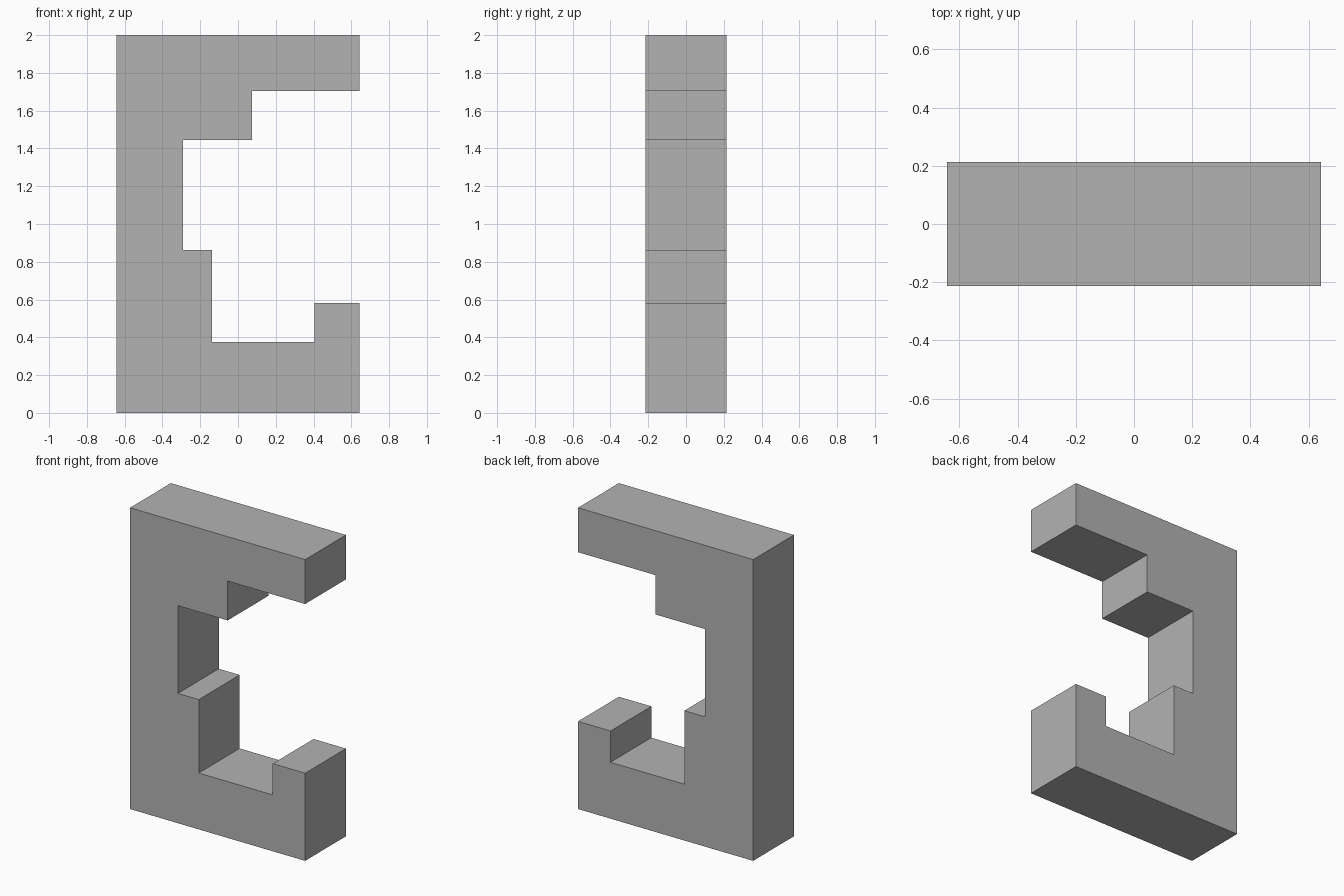
import bpy
import bmesh

cube = bpy.data.objects.get("Cube")
if cube:
    bpy.data.objects.remove(cube, do_unlink=True)

# Single plain grey
COLOUR = (0.45, 0.45, 0.45, 1)
grey = bpy.data.materials.new("plain_grey")
grey.use_nodes = True
grey.diffuse_color = COLOUR
grey.node_tree.nodes["Principled BSDF"].inputs["Base Color"].default_value = COLOUR

HALF_WIDTH = 0.643
HALF_DEPTH = 0.214
HEIGHT = 2.0


def extrude_profile(name, points, half_depth, material):
    """Extrude a front (x, z) outline symmetrically along y."""
    bm = bmesh.new()
    face = bm.faces.new([bm.verts.new((x, -half_depth, z)) for x, z in points])
    extruded = bmesh.ops.extrude_face_region(bm, geom=[face])
    verts = [v for v in extruded["geom"] if isinstance(v, bmesh.types.BMVert)]
    bmesh.ops.translate(bm, verts=verts, vec=(0, 2 * half_depth, 0))
    bmesh.ops.recalc_face_normals(bm, faces=bm.faces)
    mesh = bpy.data.meshes.new(name)
    bm.to_mesh(mesh)
    bm.free()
    mesh.materials.append(material)
    obj = bpy.data.objects.new(name, mesh)
    bpy.context.collection.objects.link(obj)
    return obj


# Stepped C-shaped bracket: foot with lip, spine, overhanging arm
outline = [
    (-HALF_WIDTH, 0), (HALF_WIDTH, 0),
    (HALF_WIDTH, 0.582), (0.405, 0.582),      # lip
    (0.405, 0.374), (-0.138, 0.374),          # foot
    (-0.138, 0.862), (-0.291, 0.862),         # lower step
    (-0.291, 1.444), (0.074, 1.444),          # spine
    (0.074, 1.705), (HALF_WIDTH, 1.705),      # upper step and arm
    (HALF_WIDTH, HEIGHT), (-HALF_WIDTH, HEIGHT),
]
extrude_profile("stepped_bracket", outline, HALF_DEPTH, grey)
